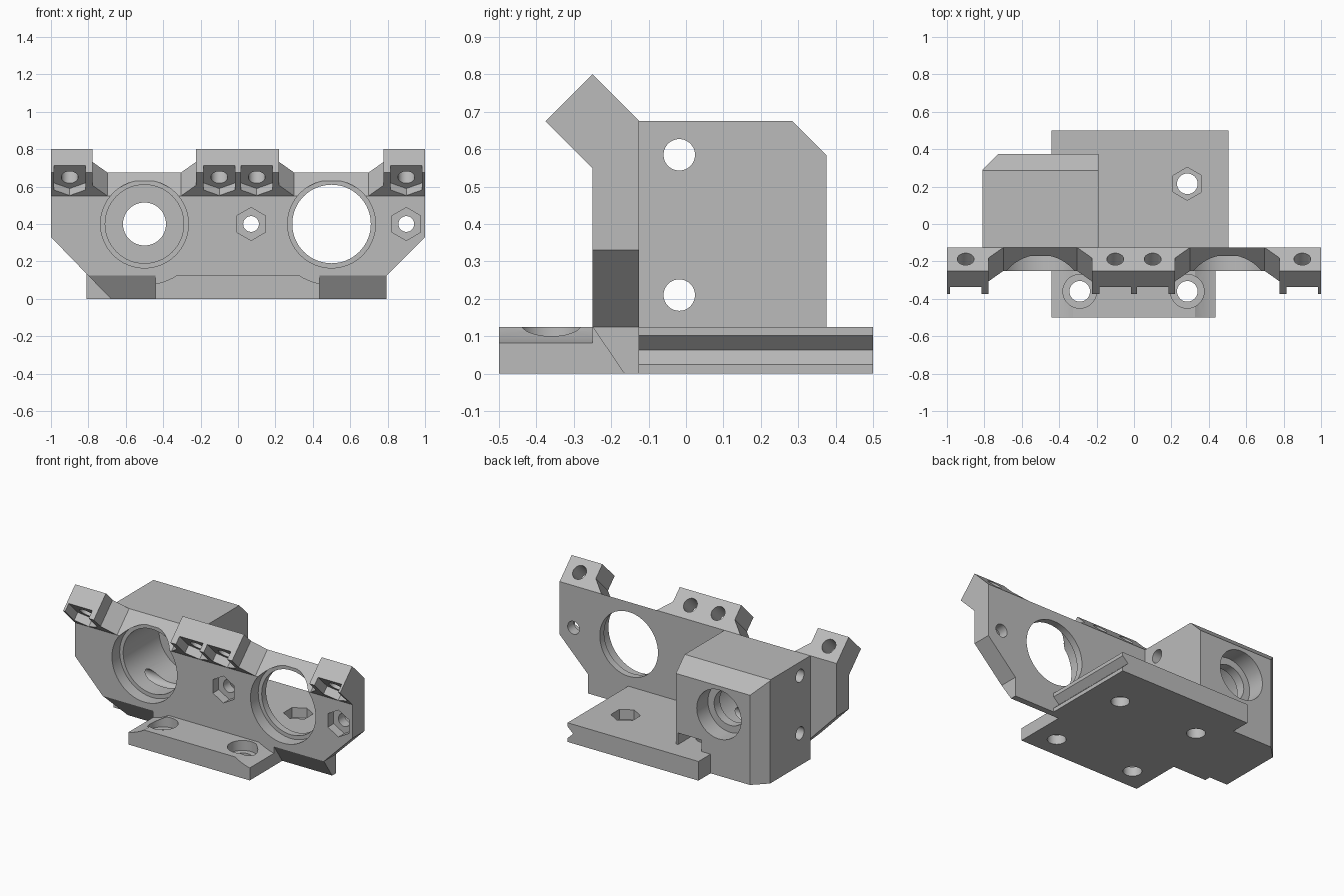
import bpy
import bmesh
import math
from mathutils import Vector

if "Cube" in bpy.data.objects:
    bpy.data.objects.remove(bpy.data.objects["Cube"], do_unlink=True)

# One plain grey for the whole bracket
grey = bpy.data.materials.new("plain grey")
grey.use_nodes = True
grey.diffuse_color = (0.5, 0.5, 0.5, 1)
grey.node_tree.nodes["Principled BSDF"].inputs["Base Color"].default_value = (0.5, 0.5, 0.5, 1)

# Drawing planes: (horizontal axis, vertical axis); extrusion runs along their cross product
FRONT = (Vector((1, 0, 0)), Vector((0, 0, 1)))      # extrudes towards -y
TOP = (Vector((1, 0, 0)), Vector((0, 1, 0)))        # extrudes towards +z
SIDE = (Vector((0, 1, 0)), Vector((0, 0, 1)))       # extrudes towards +x
TILT = (Vector((1, 0, 0)), Vector((0, -1, 1)).normalized())  # extrudes down and forward


def prism(name, plane, points, length, origin=(0, 0, 0)):
    """Extrude a 2D outline drawn on a plane."""
    u, v = plane
    bm = bmesh.new()
    face = bm.faces.new([bm.verts.new(Vector(origin) + u * a + v * b) for a, b in points])
    new = bmesh.ops.extrude_face_region(bm, geom=[face])["geom"]
    moved = [g for g in new if isinstance(g, bmesh.types.BMVert)]
    bmesh.ops.translate(bm, verts=moved, vec=u.cross(v) * length)
    bmesh.ops.recalc_face_normals(bm, faces=bm.faces)
    mesh = bpy.data.meshes.new(name)
    bm.to_mesh(mesh)
    bm.free()
    mesh.materials.append(grey)
    obj = bpy.data.objects.new(name, mesh)
    bpy.context.collection.objects.link(obj)
    return obj


def rect(a0, a1, b0, b1):
    return [(a0, b0), (a1, b0), (a1, b1), (a0, b1)]


def ring(a, b, radius, sides=64):
    """Regular outline with one corner pointing up."""
    step = 2 * math.pi / sides
    return [(a + radius * math.sin(i * step), b + radius * math.cos(i * step)) for i in range(sides)]


def cut(target, plane, points, length, origin=(0, 0, 0)):
    cutter = prism("cutter", plane, points, length, origin)
    cutter.hide_render = True
    mod = target.modifiers.new("cut", 'BOOLEAN')
    mod.operation = 'DIFFERENCE'
    mod.solver = 'EXACT'
    mod.object = cutter
    bpy.context.view_layer.objects.active = target
    bpy.ops.object.modifier_apply(modifier=mod.name)
    bpy.data.objects.remove(cutter, do_unlink=True)


def cut_y(target, points, front, back):
    cut(target, FRONT, points, back - front, (0, back, 0))


def cut_z(target, points, low, high):
    cut(target, TOP, points, high - low, (0, 0, low))


PLATE_FRONT, PLATE_BACK = -0.25, -0.125
BORE_X, BORE_Z = 0.5, 0.4
HEX = 6

# Front plate with bevelled top and bottom edges
plate = prism("front_plate", FRONT,
              [(-1, 0.675), (-1, 0.33), (-0.68, 0), (0.795, 0), (0.795, 0.125), (1, 0.33), (1, 0.675)],
              0.125, (0, PLATE_BACK, 0))
cut(plate, SIDE, [(-0.27, 0.53), (-0.125, 0.675), (-0.125, 0.72), (-0.27, 0.72)], 2.2, (-1.1, 0, 0))
for start, length in ((-1.1, 0.66), (0.435, 0.66)):
    cut(plate, SIDE, [(-0.26, 0.14), (-0.158, -0.01), (-0.26, -0.01)], length, (start, 0, 0))

# Stepped bearing openings
for x in (-BORE_X, BORE_X):
    cut_y(plate, ring(x, BORE_Z, 0.21), -0.3, -0.1)
    cut_y(plate, ring(x, BORE_Z, 0.235), -0.3, -0.17)

# Screw holes with hexagonal nut pockets in the plate
for x in (0.07, 0.9):
    cut_y(plate, ring(x, BORE_Z, 0.042), -0.3, -0.1)
    cut_y(plate, ring(x, BORE_Z, 0.088, HEX), -0.3, -0.19)

# Bearing block behind the plate
block = prism("bearing_block", SIDE,
              [(-0.125, 0), (0.375, 0), (0.375, 0.585), (0.285, 0.675), (-0.125, 0.675)],
              0.62, (-0.81, 0, 0))
cut_z(block, [(-0.83, 0.27), (-0.705, 0.395), (-0.83, 0.395)], -0.1, 0.8)
for radius, front, back in ((0.21, -0.2, 0.2), (0.115, 0.1, 0.3), (0.16, 0.26, 0.5)):
    cut_y(block, ring(-BORE_X, BORE_Z, radius), front, back)
for z in (0.21, 0.585):
    cut(block, SIDE, ring(-0.018, z, 0.042), 0.8, (-0.9, 0, 0))

# Nut slot and screw hole at the foot of the block
cut_z(block, ring(-0.29, 0.215, 0.055), -0.1, 0.15)
cut_z(block, ring(-0.29, 0.215, 0.098, HEX), 0.125, 0.2)
cut_z(block, rect(-0.375, -0.205, 0.215, 0.5), 0.125, 0.2)

# Rear mounting flange wrapping round the block, with a V groove on its edge
rear = prism("rear_flange", TOP,
             [(-0.44, 0.5), (-0.44, 0.375), (-0.19, 0.375), (-0.19, -0.125), (0.505, -0.125), (0.505, 0.5)],
             0.125)
cut_y(rear, [(0.515, 0.015), (0.465, 0.063), (0.515, 0.111)], -0.2, 0.6)
cut_z(rear, ring(0.285, 0.215, 0.055), -0.1, 0.2)
cut_z(rear, ring(0.285, 0.215, 0.088, HEX), 0.06, 0.2)

# Front mounting flange, hollowed under the bearings, with counterbored holes
front = prism("front_flange", TOP, rect(-0.44, 0.435, -0.5, PLATE_FRONT), 0.125)
for x in (-BORE_X, BORE_X):
    cut_y(front, ring(x, BORE_Z, 0.325), -0.6, -0.2)
for x in (-0.29, 0.285):
    cut_z(front, ring(x, -0.36, 0.055), -0.1, 0.2)
    cut_z(front, ring(x, -0.36, 0.09), 0.06, 0.2)

# Tilted screw lugs along the top edge, with gussets and open nut slots
THICK, GUSSET = 0.177, 0.08
MID = THICK / 2
EDGE = (0, PLATE_BACK, 0.675)
LUGS = (("right_lug", -1, -0.778, (-0.9,)),
        ("middle_lug", -0.225, 0.22, (-0.1, 0.1)),
        ("left_lug", 0.778, 1, (0.9,)))
lugs = []
for name, x0, x1, holes in LUGS:
    outline = [(x0, THICK), (x1, THICK)]
    outline += [(x1, GUSSET), (x1 + GUSSET, 0)] if x1 < 1 else [(x1, 0)]
    outline += [(x0 - GUSSET, 0), (x0, GUSSET)] if x0 > -1 else [(x0, 0)]
    lug = prism(name, TILT, outline, THICK, EDGE)
    pocket = Vector(EDGE) + TILT[0].cross(TILT[1]) * (THICK - 0.053)
    start = Vector(EDGE) - TILT[0].cross(TILT[1]) * 0.05
    for x in holes:
        cut(lug, TILT, ring(x, MID, 0.045), 0.3, start)
        h = 0.085
        slot = [(x - h, 0.3), (x - h, MID - h / 2), (x, MID - h), (x + h, MID - h / 2), (x + h, 0.3)]
        cut(lug, TILT, slot, 0.1, pocket)
    lugs.append(lug)

# Smooth the bores and keep every edge crisp
for obj in [plate, block, rear, front] + lugs:
    bpy.ops.object.select_all(action='DESELECT')
    obj.select_set(True)
    bpy.context.view_layer.objects.active = obj
    bpy.ops.object.shade_smooth_by_angle(angle=math.radians(30))
